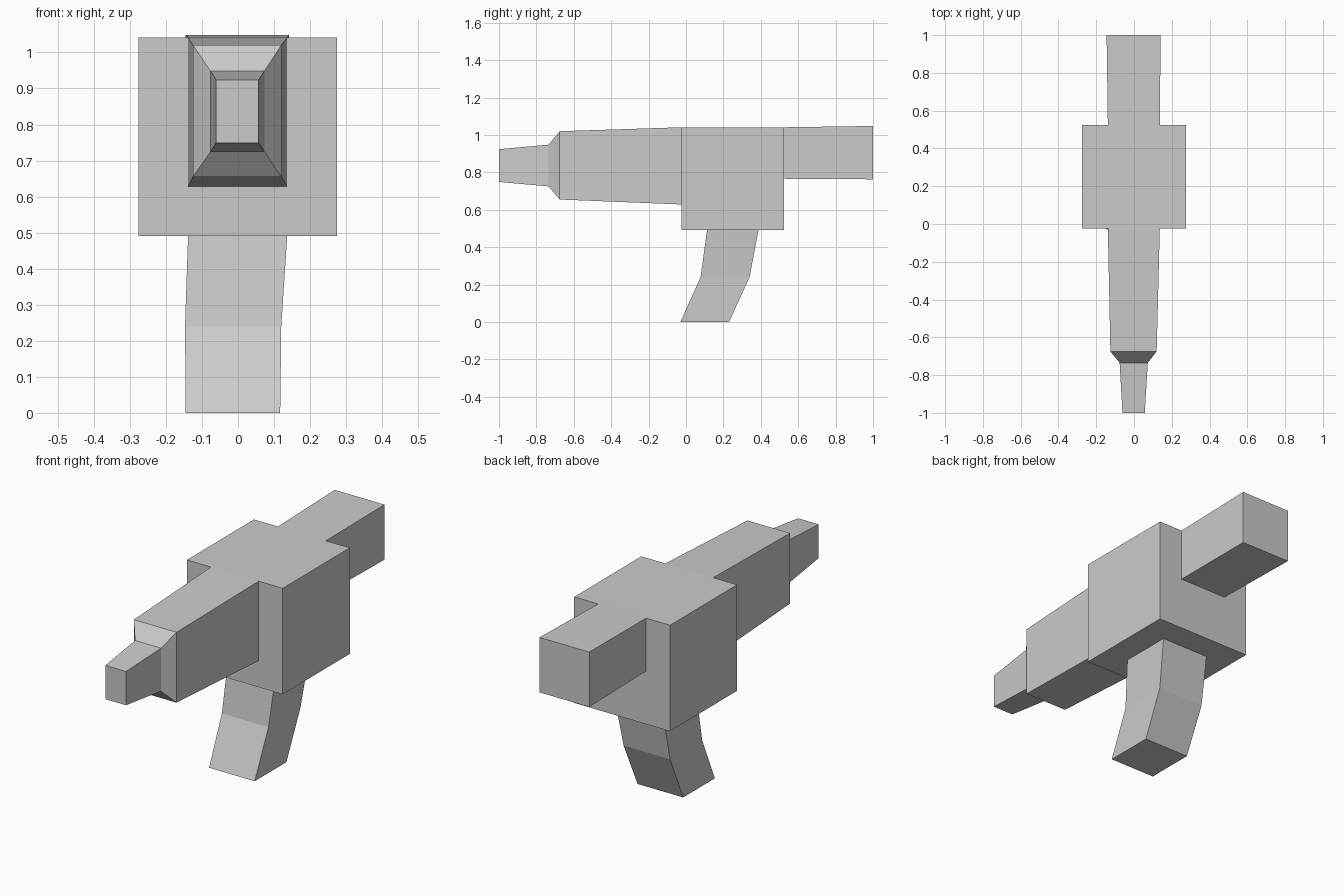
import bpy
import bmesh
from mathutils import Matrix, Vector

if "Cube" in bpy.data.objects:
    bpy.data.objects.remove(bpy.data.objects["Cube"])

bm = bmesh.new()


def extrude(faces, lo, hi):
    """Extrude a face patch and fit the new end cap into the box lo..hi."""
    geom = bmesh.ops.extrude_face_region(bm, geom=faces)["geom"]
    old = [f for f in faces if f.is_valid]
    if old:
        bmesh.ops.delete(bm, geom=old, context='FACES')
    verts = [g for g in geom if isinstance(g, bmesh.types.BMVert)]
    for a in range(3):
        v0 = min(v.co[a] for v in verts)
        size = max(v.co[a] for v in verts) - v0
        for v in verts:
            t = (v.co[a] - v0) / size if size > 1e-5 else 0
            v.co[a] = lo[a] + (hi[a] - lo[a]) * t
    return [g for g in geom if isinstance(g, bmesh.types.BMFace)]


def patch(normal, test):
    """Faces of the body on one side whose centre passes the test."""
    return [f for f in bm.faces if f.normal.dot(Vector(normal)) > 0.99
            and test(f.calc_center_median())]


# Main body: cube with a 4 x 4 grid on each side
bmesh.ops.create_cube(bm, size=0.55, matrix=Matrix.Translation((-0.001, 0.25, 0.766)))
bmesh.ops.subdivide_edges(bm, edges=bm.edges[:], cuts=3, use_grid_fill=True)
bm.normal_update()

front = patch((0, -1, 0), lambda c: abs(c.x) < 0.14 and c.z > 0.63)
rear = patch((0, 1, 0), lambda c: abs(c.x) < 0.14 and c.z > 0.765)
bottom = patch((0, 0, -1), lambda c: abs(c.x) < 0.14 and 0.11 < c.y < 0.39)

# Barrel, shoulder and muzzle
for y, x0, x1, z0, z1 in [(-0.675, -0.125, 0.12, 0.655, 1.02),
                          (-0.735, -0.076, 0.073, 0.725, 0.948),
                          (-1.0, -0.061, 0.057, 0.749, 0.924)]:
    front = extrude(front, (x0, y, z0), (x1, y, z1))

# Rear block
extrude(rear, (-0.145, 1.0, 0.763), (0.141, 1.0, 1.048))

# Bent grip
for z, x0, x1, y0, y1 in [(0.24, -0.147, 0.12, 0.078, 0.34),
                          (0.0, -0.145, 0.117, -0.03, 0.23)]:
    bottom = extrude(bottom, (x0, y0, z), (x1, y1, z))

bmesh.ops.recalc_face_normals(bm, faces=bm.faces[:])
mesh = bpy.data.meshes.new("blaster_body")
bm.to_mesh(mesh)
bm.free()
bpy.context.collection.objects.link(bpy.data.objects.new("blaster_body", mesh))
